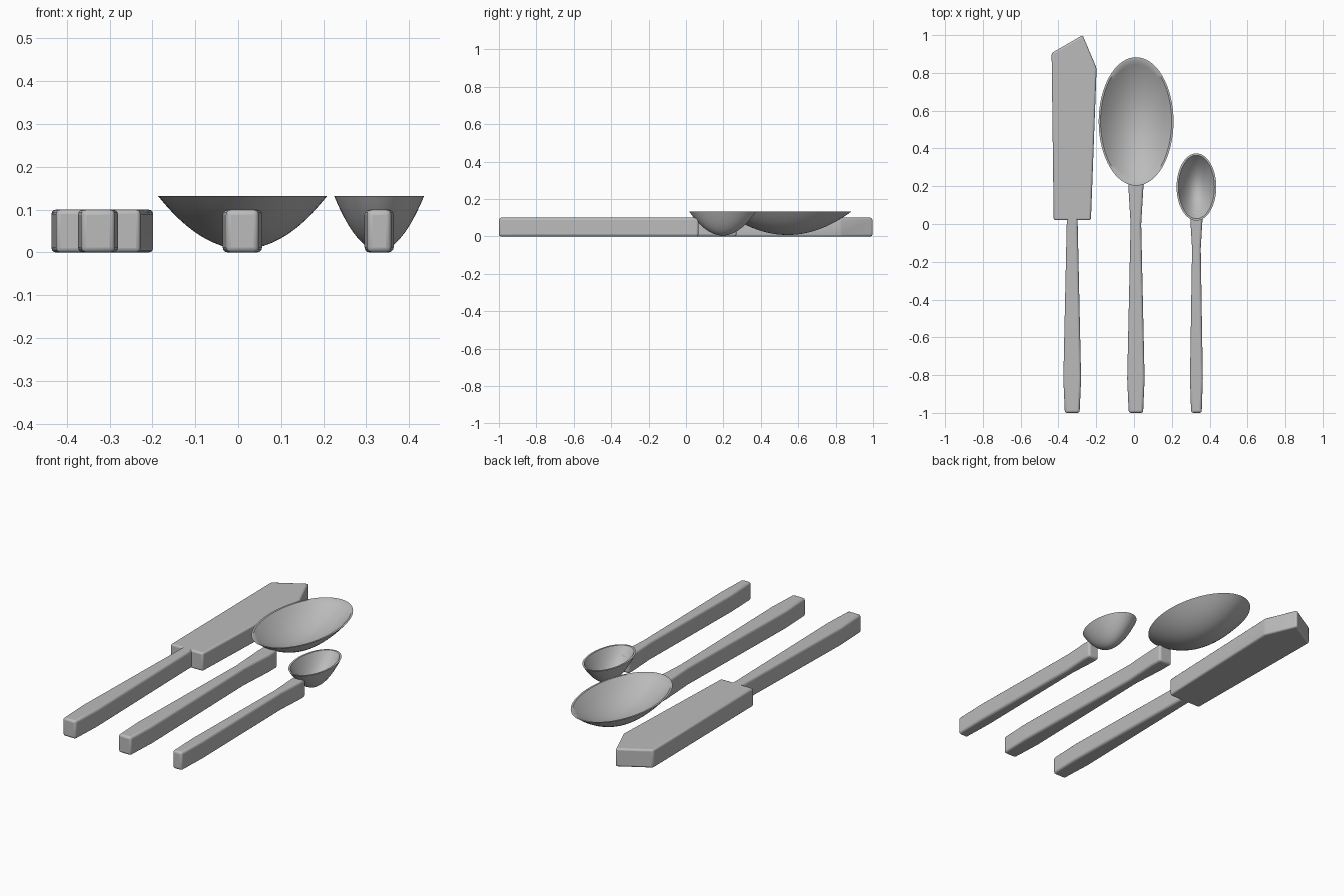
import bpy, bmesh, math

cube = bpy.data.objects.get("Cube")
if cube:
    bpy.data.objects.remove(cube)

steel = bpy.data.materials.new("brushed grey")
steel.use_nodes = True
GREY = (0.5, 0.5, 0.5, 1)
steel.diffuse_color = GREY
steel.node_tree.nodes["Principled BSDF"].inputs["Base Color"].default_value = GREY


def finish(name, bm, angle):
    bmesh.ops.recalc_face_normals(bm, faces=bm.faces)
    mesh = bpy.data.meshes.new(name)
    bm.to_mesh(mesh)
    bm.free()
    mesh.materials.append(steel)
    obj = bpy.data.objects.new(name, mesh)
    bpy.context.collection.objects.link(obj)
    bpy.ops.object.select_all(action='DESELECT')
    obj.select_set(True)
    bpy.context.view_layer.objects.active = obj
    bpy.ops.object.shade_smooth_by_angle(angle=math.radians(angle))
    return obj


def slab(name, outline, height=0.1, bevel=0.012):
    """Extrude a flat outline upward and round its edges."""
    bm = bmesh.new()
    base = bm.faces.new([bm.verts.new((x, y, 0)) for x, y in outline])
    top = bmesh.ops.extrude_face_region(bm, geom=[base])["geom"]
    verts = [v for v in top if isinstance(v, bmesh.types.BMVert)]
    bmesh.ops.translate(bm, verts=verts, vec=(0, 0, height))
    obj = finish(name, bm, 35)
    mod = obj.modifiers.new("rounded edges", 'BEVEL')
    mod.width = bevel
    mod.segments = 3
    mod.limit_method = 'ANGLE'
    mod.angle_limit = math.radians(25)
    return obj


def handle(name, cx, stations):
    """Symmetric handle from (half width, y) stations, front to back."""
    right = [(cx + w, y) for w, y in stations]
    left = [(cx - w, y) for w, y in reversed(stations)]
    return slab(name, right + left)


def bowl(name, cx, cy, rx, ry, bottom, top=0.132, rim=0.01, wall=0.02):
    """Oval dish: parabolic outer and inner skins joined by a thin rim."""
    rings, segs = 12, 64
    steps = [i / rings for i in range(1, rings + 1)]
    skin = [(t * rx, t * ry, bottom + (top - bottom) * t * t) for t in steps]
    floor = bottom + wall
    skin += [(t * (rx - rim), t * (ry - rim), floor + (top - floor) * t * t)
             for t in reversed(steps)]
    bm = bmesh.new()
    loops = []
    for a, b, z in skin:
        angles = [math.tau * k / segs for k in range(segs)]
        loops.append([bm.verts.new((cx + a * math.cos(q), cy + b * math.sin(q), z))
                      for q in angles])
    for lo, hi in zip(loops, loops[1:]):
        for k in range(segs):
            n = (k + 1) % segs
            bm.faces.new((lo[k], lo[n], hi[n], hi[k]))
    # Close the lowest point of each skin
    for loop, z in ((loops[0], bottom), (loops[-1], floor)):
        pole = bm.verts.new((cx, cy, z))
        for k in range(segs):
            bm.faces.new((loop[k], loop[(k + 1) % segs], pole))
    return finish(name, bm, 40)


# Knife
slab("knife_blade", [(-0.425, 0.02), (-0.228, 0.02), (-0.198, 0.825),
                     (-0.272, 1.0), (-0.436, 0.905)], bevel=0.01)
handle("knife_handle", -0.327,
       [(0.039, -1.0), (0.047, -0.82), (0.029, 0.0), (0.029, 0.06)])

# Large spoon
bowl("large_spoon_bowl", 0.011, 0.543, 0.198, 0.34, 0.008)
handle("large_spoon_handle", 0.01,
       [(0.038, -1.0), (0.046, -0.82), (0.028, 0.0), (0.04, 0.2), (0.04, 0.27)])

# Small spoon
bowl("small_spoon_bowl", 0.33, 0.196, 0.105, 0.178, 0.005)
handle("small_spoon_handle", 0.33,
       [(0.028, -1.0), (0.034, -0.82), (0.023, -0.13), (0.032, 0.02), (0.032, 0.067)])
